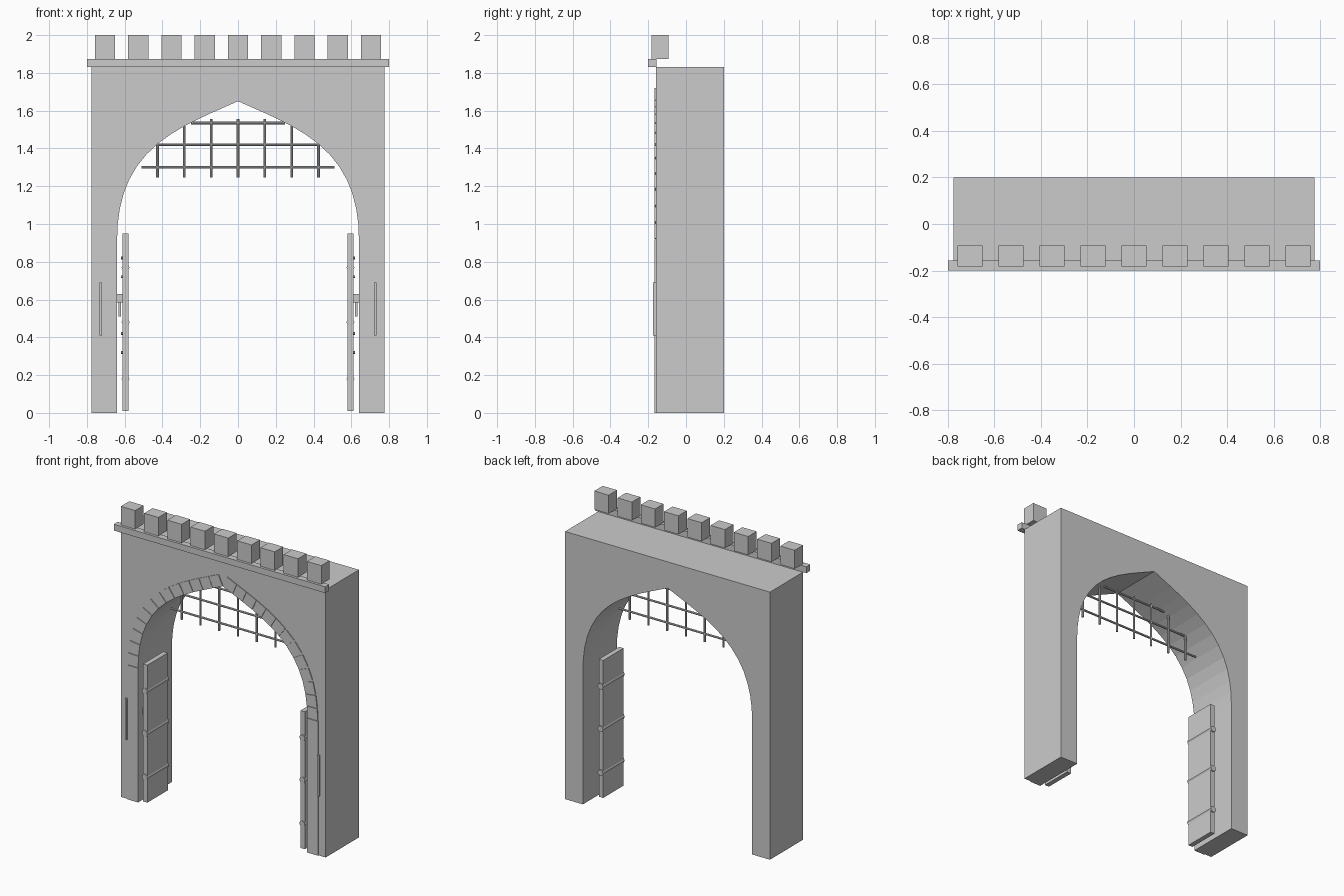
import bpy, bmesh, math
from mathutils import Vector

if "Cube" in bpy.data.objects:
    bpy.data.objects.remove(bpy.data.objects["Cube"])

FRONT, BACK = -0.16, 0.2


def prism(name, pts, y0, y1):
    """Extrude an x-z outline from y0 to y1."""
    bm = bmesh.new()
    face = bm.faces.new([bm.verts.new((x, y0, z)) for x, z in pts])
    res = bmesh.ops.extrude_face_region(bm, geom=[face])
    verts = [g for g in res["geom"] if isinstance(g, bmesh.types.BMVert)]
    bmesh.ops.translate(bm, verts=verts, vec=(0, y1 - y0, 0))
    bmesh.ops.recalc_face_normals(bm, faces=bm.faces)
    me = bpy.data.meshes.new(name)
    bm.to_mesh(me)
    bm.free()
    ob = bpy.data.objects.new(name, me)
    bpy.context.collection.objects.link(ob)
    return ob


def box(name, x0, x1, y0, y1, z0, z1):
    x0, x1 = sorted((x0, x1))
    return prism(name, [(x0, z0), (x1, z0), (x1, z1), (x0, z1)], y0, y1)


def rod(name, a, b, r, sides=8):
    a, b = Vector(a), Vector(b)
    d = b - a
    bpy.ops.mesh.primitive_cylinder_add(vertices=sides, radius=r, depth=d.length, location=(a + b) / 2)
    ob = bpy.context.object
    ob.name = name
    ob.rotation_euler = d.to_track_quat('Z', 'Y').to_euler()
    return ob


# Pointed arch curve, right half, from springing to apex
P = [Vector(p) for p in ((0.64, 0.92), (0.64, 1.41), (0.30, 1.515), (0, 1.65))]


def arch(t):
    s = 1 - t
    return P[0] * s**3 + P[1] * 3 * s * s * t + P[2] * 3 * s * t * t + P[3] * t**3


# Even spacing along the arch
N = 13
fine = [arch(i / 400) for i in range(401)]
lengths = [0]
for a, b in zip(fine, fine[1:]):
    lengths.append(lengths[-1] + (b - a).length)
ring = [fine[min(range(401), key=lambda j: abs(lengths[j] - lengths[-1] * i / N))] for i in range(N + 1)]

# Gate wall with arched opening
right = [(p.x, p.y) for p in ring]
left = [(-x, z) for x, z in reversed(right[:-1])]
prism("gate_wall", [(0.64, 0)] + right + left +
      [(-0.64, 0), (-0.775, 0), (-0.775, 1.83), (0.775, 1.83), (0.775, 0)], FRONT, BACK)

# Cornice and battlements
box("cornice", -0.8, 0.8, -0.2, -0.157, 1.83, 1.873)
for i in range(9):
    x = (i - 4) * 0.176
    box("merlon", x - 0.054, x + 0.054, -0.183, -0.092, 1.873, 2.0)

for s in (-1, 1):
    # Arch stones
    for a, b in zip(ring, ring[1:]):
        d = (b - a).normalized()
        n = Vector((d.y, -d.x)) * 0.078
        g = d * 0.001
        quad = [a + g, b - g, b - g + n, a + g + n]
        prism("arch_stone", [(s * q.x, q.y) for q in quad], FRONT - 0.006, FRONT + 0.06)

    # Jamb and its face plate
    box("jamb", s * 0.64, s * 0.72, FRONT - 0.006, FRONT + 0.06, 0, 0.918)
    box("jamb_plate", s * 0.72, s * 0.734, FRONT - 0.014, FRONT + 0.02, 0.41, 0.69)

    # Open door leaf with round crossbars
    box("door_leaf", s * 0.579, s * 0.612, -0.152, 0.068, 0.01, 0.95)
    for z in (0.18, 0.48, 0.77):
        rod("door_crossbar", (s * 0.5955, -0.158, z), (s * 0.5955, 0.076, z), 0.021)

    # Studs, lock and handle on the door's outer side
    for z in (0.32, 0.42, 0.72, 0.82):
        for y in (-0.1, 0.02):
            rod("door_stud", (s * 0.61, y, z), (s * 0.619, y, z), 0.007, 6)
    box("lock_bracket", s * 0.61, s * 0.642, -0.12, -0.08, 0.585, 0.63)
    box("handle", s * 0.62, s * 0.632, -0.11, -0.09, 0.51, 0.585)

# Portcullis grid
for z, w in ((1.30, 0.51), (1.42, 0.43), (1.535, 0.25)):
    rod("portcullis_crossbar", (-w, 0, z), (w, 0, z), 0.007)
for i in range(-3, 4):
    x = i * 0.142
    top = min(1.555, min(fine, key=lambda p: abs(p.x - abs(x))).y)
    rod("portcullis_bar", (x, 0, 1.245), (x, 0, top), 0.007)
